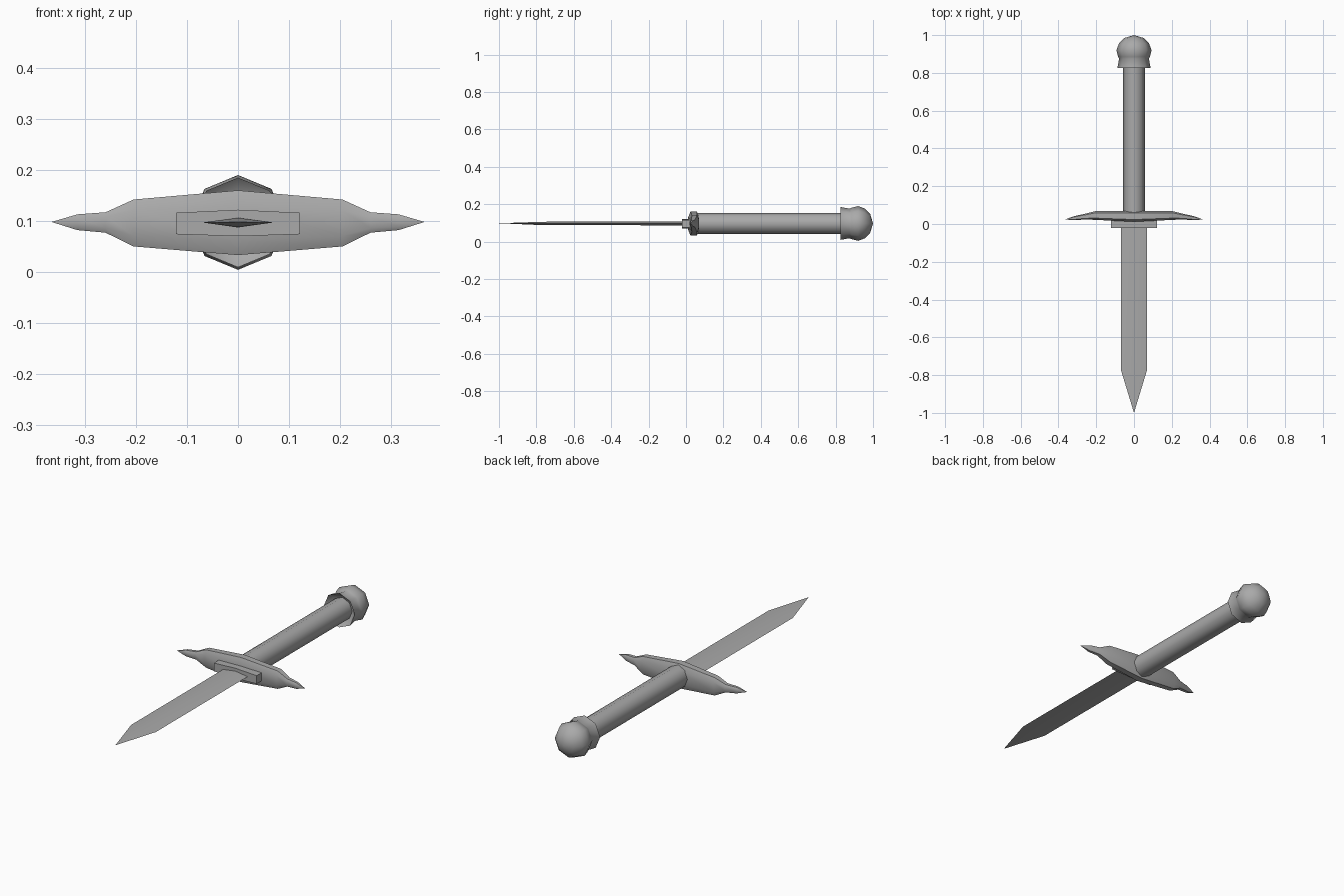
import bpy, bmesh, math
from mathutils import Vector

cube = bpy.data.objects.get("Cube")
if cube:
    bpy.data.objects.remove(cube, do_unlink=True)

MID = 0.097  # height of the central axis

steel = bpy.data.materials.new("grey steel")
steel.use_nodes = True
GREY = (0.4, 0.4, 0.4, 1)
steel.diffuse_color = GREY
steel.node_tree.nodes["Principled BSDF"].inputs["Base Color"].default_value = GREY


def loft(name, rings, angle):
    """Skin a list of equal-sized point rings; a ring of one point is a tip."""
    bm = bmesh.new()
    loops = [[bm.verts.new(p) for p in ring] for ring in rings]
    for a, b in zip(loops, loops[1:]):
        n = max(len(a), len(b))
        for i in range(n):
            j = (i + 1) % n
            quad = [a[i % len(a)], a[j % len(a)], b[j % len(b)], b[i % len(b)]]
            bm.faces.new(list(dict.fromkeys(quad)))
    for end in (loops[0], loops[-1]):
        if len(end) > 2:
            bm.faces.new(end)
    bmesh.ops.recalc_face_normals(bm, faces=bm.faces)
    mesh = bpy.data.meshes.new(name)
    bm.to_mesh(mesh)
    bm.free()
    mesh.materials.append(steel)
    obj = bpy.data.objects.new(name, mesh)
    bpy.context.collection.objects.link(obj)
    bpy.ops.object.select_all(action="DESELECT")
    obj.select_set(True)
    bpy.context.view_layer.objects.active = obj
    bpy.ops.object.shade_smooth_by_angle(angle=math.radians(angle))
    return obj


def ring_y(y, rx, rz, sides):
    """Ring around the long axis, with a corner on top."""
    turn = [math.tau * i / sides for i in range(sides)]
    return [Vector((rx * math.sin(t), y, MID + rz * math.cos(t))) for t in turn]


def guard_ring(x, y0, y1, z0, z1):
    """Box-like ring across the guard with cut corners."""
    cy, cz, hy, hz = (y0 + y1) / 2, (z0 + z1) / 2, (y1 - y0) / 2, (z1 - z0) / 2
    shape = [(1, .55), (.6, 1), (-.6, 1), (-1, .55)]
    shape += [(-a, -b) for a, b in shape]
    return [Vector((x, cy + a * hy, cz + b * hz)) for a, b in shape]


# Blade: flat diamond section running to a point
loft("blade", [ring_y(0, .07, .01, 4), ring_y(-.77, .07, .009, 4),
               [Vector((0, -1, MID + .001))]], 60)

# Collar: slightly peaked block in front of the guard
outline = [(-.122, .116), (0, .122), (.122, .116), (.122, .074), (0, .07), (-.122, .074)]
loft("collar", [[Vector((x, y, z)) for x, z in outline] for y in (-.022, .035)], 30)

# Guard: swollen middle, narrow neck and pointed ends, mirrored left to right
half = [(.205, .022, .068, .05, .142), (.26, .024, .054, .077, .117),
        (.315, .02, .042, .082, .113)]
tip = Vector((.366, .024, .098))
right = [[Vector((-tip.x, tip.y, tip.z))]] + [guard_ring(-s[0], *s[1:]) for s in reversed(half)]
left = [guard_ring(*s) for s in half] + [[tip]]
loft("guard", right + [guard_ring(0, .012, .07, .033, .16)] + left, 50)

# Grip: plain rod
loft("grip", [ring_y(.05, .057, .057, 8), ring_y(.85, .057, .057, 8)], 60)

# Pommel: faceted ball with a flared, recessed rim
profile = [(.855, .06), (.825, .088), (.875, .079), (.885, .084), (.92, .093),
           (.955, .08), (.985, .05)]
loft("pommel", [ring_y(y, r, r, 8) for y, r in profile]
     + [[Vector((0, 1, MID))]], 60)
